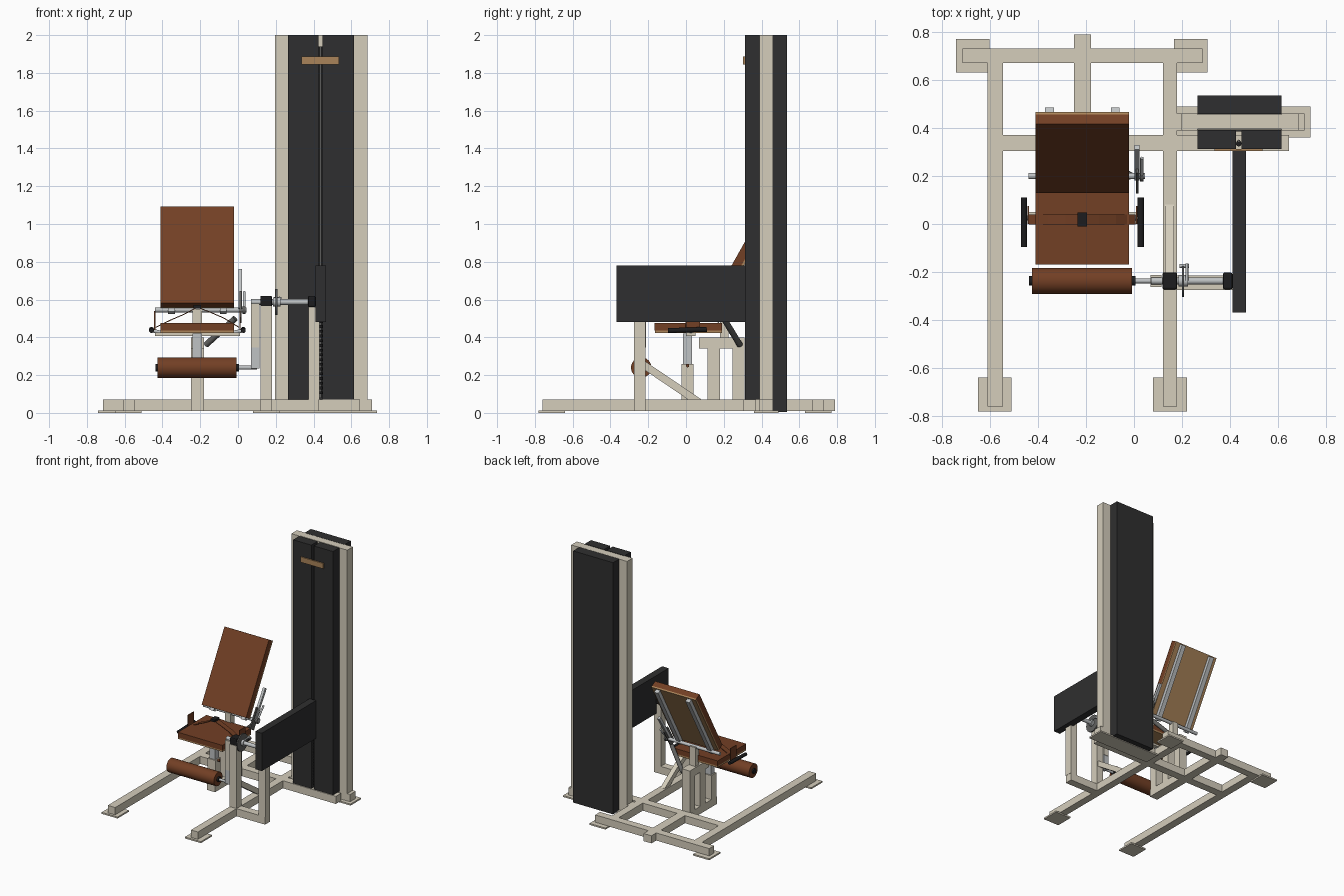
import bpy
import math
from mathutils import Vector, Matrix

if "Cube" in bpy.data.objects:
    bpy.data.objects.remove(bpy.data.objects["Cube"], do_unlink=True)


def material(name, r, g, b):
    m = bpy.data.materials.new(name)
    m.use_nodes = True
    m.diffuse_color = (r, g, b, 1)
    m.node_tree.nodes["Principled BSDF"].inputs["Base Color"].default_value = (r, g, b, 1)
    return m


CREAM = material("cream paint", 0.66, 0.61, 0.50)
DARK = material("charcoal panel", 0.028, 0.028, 0.029)
BLACK = material("black rubber", 0.012, 0.012, 0.013)
BROWN = material("brown leather", 0.17, 0.05, 0.018)
WOOD = material("plywood", 0.40, 0.23, 0.10)
SILVER = material("brushed steel", 0.52, 0.54, 0.55)
GREY = material("dark steel", 0.12, 0.12, 0.115)


def box(name, mat, x, y, z, bevel=0):
    """Box from (min, max) ranges along each axis."""
    bpy.ops.mesh.primitive_cube_add(size=1)
    ob = bpy.context.object
    ob.name = name
    ob.data.transform(Matrix.Diagonal((x[1] - x[0], y[1] - y[0], z[1] - z[0], 1)))
    ob.location = (sum(x) / 2, sum(y) / 2, sum(z) / 2)
    ob.data.materials.append(mat)
    if bevel:
        mod = ob.modifiers.new("bevel", "BEVEL")
        mod.width, mod.segments = bevel, 2
    return ob


def rod(name, mat, a, b, r, sides=20):
    """Cylinder between two points."""
    a, b = Vector(a), Vector(b)
    bpy.ops.mesh.primitive_cylinder_add(radius=r, depth=(b - a).length, vertices=sides)
    ob = bpy.context.object
    ob.name = name
    ob.location = (a + b) / 2
    ob.rotation_euler = (b - a).to_track_quat("Z", "Y").to_euler()
    ob.data.materials.append(mat)
    bpy.ops.object.shade_smooth_by_angle(angle=math.radians(40))
    return ob


def slanted_bar(name, mat, x, a, b, t):
    """Square bar running in the y-z plane between two (y, z) points."""
    d = Vector(b) - Vector(a)
    ob = box(name, mat, x, (-t / 2, t / 2), (-d.length / 2, d.length / 2))
    ob.location.y, ob.location.z = (a[0] + b[0]) / 2, (a[1] + b[1]) / 2
    ob.rotation_euler.x = -math.atan2(d.x, d.y)
    return ob


# Floor frame and foot plates
FZ = (0.01, 0.07)
SEAT_X = (-0.25, -0.18)
MID = sum(SEAT_X) / 2
RAIL_X = (0.12, 0.18)
ARM_Y = (-0.275, -0.215)
for name, x, y in (("right_rail", (-0.61, -0.545), (-0.76, 0.67)),
                   ("left_rail", RAIL_X, (-0.76, 0.67)),
                   ("rear_crossbar", (-0.715, 0.285), (0.67, 0.73)),
                   ("middle_crossbar", (-0.545, 0.645), (0.305, 0.37)),
                   ("seat_beam", SEAT_X, (-0.03, 0.79)),
                   ("tower_beam", (0.18, 0.71), (0.39, 0.46)),
                   ("guard_beam", (0.18, 0.43), ARM_Y)):
    box(name, CREAM, x, y, FZ)
for i, (x, y) in enumerate(((-0.672, 0.70), (0.237, 0.70), (-0.58, -0.71), (0.15, -0.71))):
    box(f"foot_plate_{i}", CREAM, (x - 0.07, x + 0.07), (y - 0.07, y + 0.07), (0, 0.012))
box("tower_foot_plate", CREAM, (0.18, 0.735), (0.36, 0.49), (0, 0.012))

# Weight tower: uprights, head beam, covers
TOWER_X = (0.265, 0.615)
for side, x in (("right", 0.195), ("left", 0.615)):
    box(f"tower_post_{side}", CREAM, (x, x + 0.07), (0.39, 0.46), (0.07, 2))
box("tower_head_beam", CREAM, TOWER_X, (0.395, 0.455), (1.94, 2))
for side, x in (("right", (0.265, 0.425)), ("left", (0.447, 0.615))):
    box(f"front_cover_{side}", DARK, x, (0.312, 0.39), (0.07, 2))
box("front_cover_back", DARK, TOWER_X, (0.385, 0.394), (0.07, 1.94))
box("rear_cover", DARK, TOWER_X, (0.457, 0.535), (0.005, 2))
box("tower_badge_plate", WOOD, (0.335, 0.535), (0.303, 0.312), (1.845, 1.887))

# Selector rod with weight pins in the cover slot
rod("selector_rod", GREY, (0.436, 0.345, 0.08), (0.436, 0.345, 1.94), 0.006, 12)
for i in range(16):
    z = 0.1 + i * 0.025
    rod(f"weight_pin_{i}", BLACK, (0.436, 0.335, z), (0.436, 0.335, z + 0.014), 0.012, 10)

# Side guard and its post
box("side_guard", DARK, (0.41, 0.467), (-0.368, 0.312), (0.48, 0.78))
box("guard_post", CREAM, (0.372, 0.432), ARM_Y, (0.07, 0.56))

# Leg lever: post, brace, shaft, disc, arm
box("lever_post", CREAM, RAIL_X, ARM_Y, (0.07, 0.565))
slanted_bar("lever_brace", CREAM, (0.13, 0.167), (-0.225, 0.255), (0.07, 0.055), 0.04)
SY, SZ = -0.237, 0.587
for i, (x0, x1) in enumerate(((0.118, 0.18), (0.37, 0.41))):
    box(f"shaft_bearing_{i}", BLACK, (x0, x1), (SY - 0.035, SY + 0.035), (0.56, 0.62), 0.008)
rod("lever_shaft", SILVER, (0.07, SY, SZ), (0.4, SY, SZ), 0.015)
rod("lever_cam", GREY, (0.199, SY, SZ), (0.208, SY, SZ), 0.068, 32)
rod("cam_hub", SILVER, (0.185, SY, SZ), (0.225, SY, SZ), 0.024)
rod("cam_pin", SILVER, (0.19, -0.175, 0.605), (0.23, -0.175, 0.605), 0.008, 12)
rod("cam_link", SILVER, (0.22, -0.235, 0.61), (0.22, -0.165, 0.61), 0.006, 12)
box("lever_arm", CREAM, (0.068, 0.115), (-0.262, -0.212), (0.345, 0.58))
box("lever_arm_slider", SILVER, (0.068, 0.113), (-0.26, -0.215), (0.235, 0.36))

# Shin roller
rod("roller_shaft", SILVER, (-0.43, SY, 0.24), (0.1, SY, 0.24), 0.01)
rod("shin_roller", BROWN, (-0.425, SY, 0.24), (-0.008, SY, 0.24), 0.054, 32)
for side, x in (("right", -0.437), ("left", -0.008)):
    rod(f"roller_cap_{side}", BLACK, (x, SY, 0.24), (x + 0.014, SY, 0.24), 0.02)

# Seat support
box("seat_post", CREAM, SEAT_X, (-0.025, 0.04), (0.07, 0.26))
box("seat_post_slider", SILVER, (-0.24, -0.19), (-0.016, 0.032), (0.26, 0.42))
rod("height_pin", BROWN, (-0.18, 0.008, 0.25), (-0.165, 0.008, 0.25), 0.009, 12)
box("support_post_front", CREAM, SEAT_X, (0.115, 0.18), (0.07, 0.34))
box("support_post_rear", CREAM, SEAT_X, (0.247, 0.31), (0.07, 0.34))
box("support_beam", CREAM, SEAT_X, (0.07, 0.31), (0.34, 0.40))
box("backrest_pedestal", CREAM, (-0.24, -0.19), (0.18, 0.225), (0.40, 0.55))
rod("recline_strut", GREY, (-0.17, 0.285, 0.36), (-0.015, 0.2, 0.50), 0.016)

# Seat cushion
PAD_X = (-0.41, -0.02)
box("seat_board", WOOD, PAD_X, (-0.165, 0.19), (0.424, 0.437))
box("seat_cushion", BROWN, PAD_X, (-0.168, 0.19), (0.437, 0.477))
box("seat_cross_tube", CREAM, (-0.44, 0.01), (0.0, 0.05), (0.408, 0.426))

# Side handles with strap anchors, mirrored about the seat centre
for side, s in (("right", -1), ("left", 1)):
    x = MID + s * 0.243
    rod(f"handle_grip_{side}", BLACK, (x, -0.095, 0.436), (x, 0.11, 0.442), 0.013)
    rod(f"handle_stem_{side}", SILVER, (x - s * 0.05, 0.025, 0.425), (x, 0.025, 0.437), 0.01)
    xs = sorted((x - s * 0.02, x - s * 0.014))
    box(f"strap_anchor_{side}", BROWN, xs, (0.0, 0.075), (0.44, 0.54))

# Lap belt: arched band with a buckle
arch = [(-0.222, 0.455), (-0.14, 0.495), (-0.07, 0.525), (0, 0.562),
        (0.07, 0.535), (0.14, 0.505), (0.222, 0.455)]
verts = [(MID + x, y, z) for x, z in arch for y in (-0.003, 0.04)]
faces = [(2 * i, 2 * i + 2, 2 * i + 3, 2 * i + 1) for i in range(len(arch) - 1)]
mesh = bpy.data.meshes.new("lap_belt")
mesh.from_pydata(verts, [], faces)
mesh.materials.append(BROWN)
belt = bpy.data.objects.new("lap_belt", mesh)
bpy.context.collection.objects.link(belt)
belt.modifiers.new("thickness", "SOLIDIFY").thickness = 0.005
box("belt_buckle", BLACK, (MID - 0.02, MID + 0.02), (-0.01, 0.047), (0.552, 0.57))

# Reclined backrest: layers and rails built upright, then tilted about the lower front edge
TILT = math.radians(29.3)
BASE = Vector((0, 0.13, 0.582))
parts = [box("backrest_cushion", BROWN, PAD_X, (0, 0.045), (0, 0.585)),
         box("backrest_board", WOOD, PAD_X, (0.045, 0.057), (0, 0.585))]
for side, s in (("right", -1), ("left", 1)):
    x = MID + s * 0.137
    parts.append(box(f"backrest_rail_{side}", SILVER, (x - 0.018, x + 0.018),
                     (0.057, 0.085), (-0.02, 0.575)))
tilt = Matrix.Translation(BASE) @ Matrix.Rotation(-TILT, 4, "X")
for ob in parts:
    ob.matrix_world = tilt @ Matrix.Translation(ob.location)

# Recline pivot, quadrant and hand lever
rod("recline_shaft", SILVER, (-0.44, 0.2, 0.545), (0.045, 0.2, 0.545), 0.013)
rod("recline_knob", GREY, (0.025, 0.2, 0.545), (0.04, 0.2, 0.545), 0.022)
slanted_bar("recline_quadrant", GREY, (0.008, 0.018), (0.15, 0.49), (0.235, 0.63), 0.055)
slanted_bar("recline_lever", SILVER, (0.002, 0.022), (0.19, 0.55), (0.32, 0.755), 0.022)
rod("release_rod", SILVER, (0.033, 0.185, 0.54), (0.033, 0.275, 0.64), 0.007, 12)
